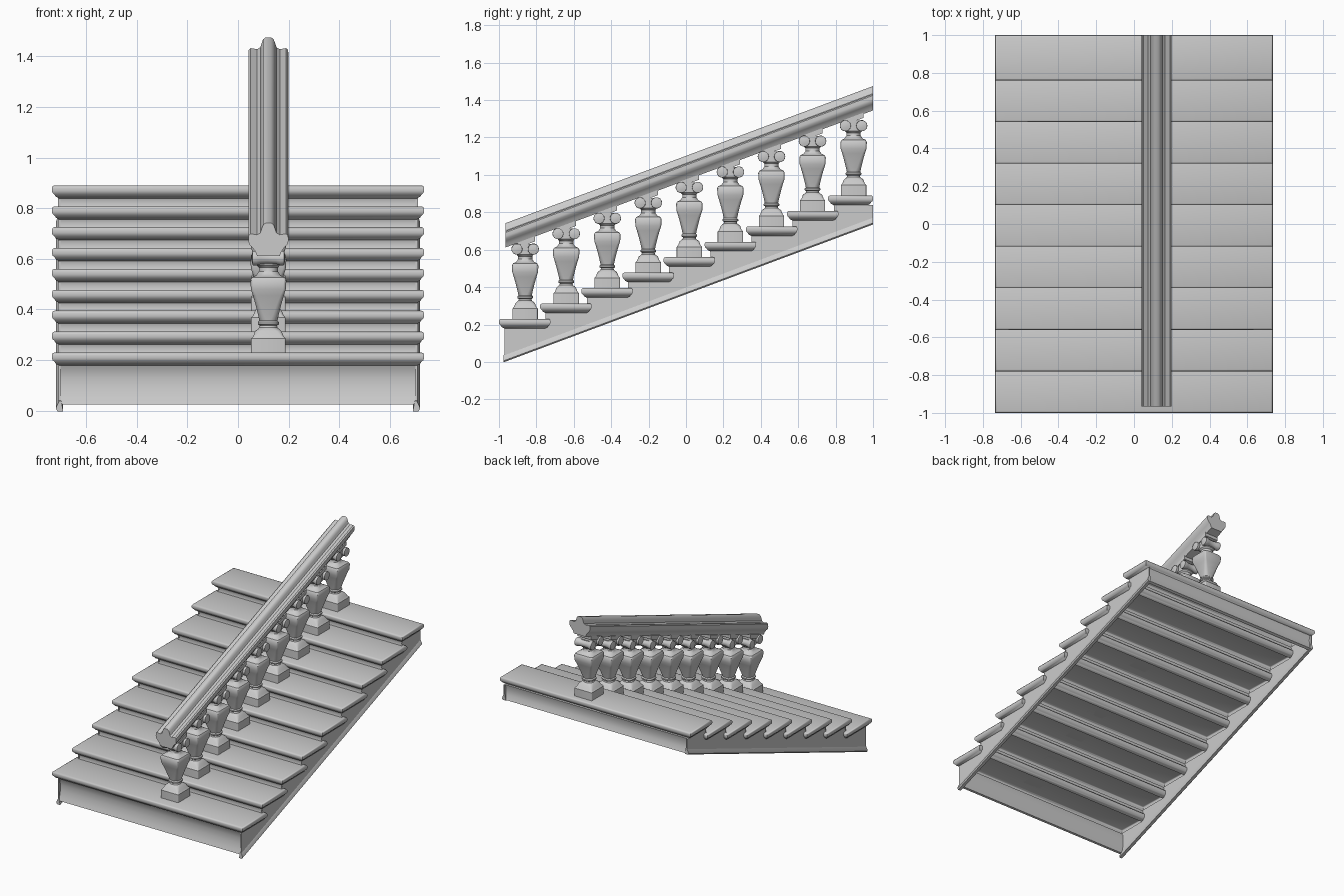
import bpy, bmesh, math

if "Cube" in bpy.data.objects:
    bpy.data.objects.remove(bpy.data.objects["Cube"])

N, RUN, RISE = 9, 0.22, 0.0825
SLOPE = 0.373
RAIL_X = 0.12


def finish(name, bm, angle=35):
    bmesh.ops.recalc_face_normals(bm, faces=bm.faces)
    me = bpy.data.meshes.new(name)
    bm.to_mesh(me)
    bm.free()
    ob = bpy.data.objects.new(name, me)
    bpy.context.collection.objects.link(ob)
    bpy.ops.object.select_all(action='DESELECT')
    ob.select_set(True)
    bpy.context.view_layer.objects.active = ob
    bpy.ops.object.shade_smooth_by_angle(angle=math.radians(angle))
    return ob


def loft(bm, rings, cap_start=True):
    """Skin a list of closed rings, capping the ends."""
    vs = [[bm.verts.new(p) for p in r] for r in rings]
    n = len(vs[0])
    for a, b in zip(vs, vs[1:]):
        for i in range(n):
            j = (i + 1) % n
            bm.faces.new((a[i], a[j], b[j], b[i]))
    if cap_start:
        bm.faces.new(vs[0][::-1])
    bm.faces.new(vs[-1])


def prism_x(name, profile, x0, x1):
    """Extrude a (y, z) outline along x."""
    bm = bmesh.new()
    loft(bm, [[(x, y, z) for y, z in profile] for x in (x0, x1)])
    return finish(name, bm)


def rect(x, y0, y1, z, d):
    return [(-x + d, y0 + d, z), (x - d, y0 + d, z), (x - d, y1 - d, z), (-x + d, y1 - d, z)]


def soft_square(cx, cy, z, h, c):
    """Square ring of half width h with rounded corners of radius c."""
    pts = []
    for q, (sx, sy) in enumerate(((1, 1), (-1, 1), (-1, -1), (1, -1))):
        for k in range(4):
            a = math.radians(90 * q + 30 * k)
            pts.append((cx + sx * (h - c) + c * math.cos(a), cy + sy * (h - c) + c * math.sin(a), z))
    return pts


# Treads: shells open underneath, rounded nosing on every side
NOSING = [(-0.052, 0.03), (-0.045, 0.016), (-0.036, 0.01), (-0.03, 0.003), (-0.022, 0),
          (-0.01, 0), (-0.003, 0.003), (0, 0.01)]
for i in range(N):
    y, top = -1 + RUN * i, 0.23 + RISE * i
    bm = bmesh.new()
    loft(bm, [rect(0.735, y, min(y + 0.275, 1.0), top + dz, d) for dz, d in NOSING], False)
    finish("tread_%d" % (i + 1), bm, 50)

    # Thin riser below each tread
    if i:
        prism_x("riser_%d" % (i + 1),
                [(y + 0.03, top - RISE), (y + 0.034, top - 0.065), (y + 0.028, top - 0.05),
                 (y + 0.032, top - 0.05), (y + 0.038, top - 0.065), (y + 0.034, top - RISE)], -0.71, 0.71)

# Tall front board and short back board
prism_x("front_board", [(-0.975, 0.025), (-0.966, 0.05), (-0.957, 0.09), (-0.956, 0.13), (-0.962, 0.16),
                        (-0.972, 0.18), (-0.962, 0.18), (-0.95, 0.16), (-0.946, 0.09), (-0.96, 0.028)],
        -0.7, 0.7)
prism_x("back_board", [(0.98, 0.73), (0.997, 0.738), (0.985, 0.77), (0.982, 0.81), (0.99, 0.84),
                       (0.975, 0.84)], -0.7, 0.7)

# Sawtooth side stringers with a lip along the lower edge
saw = [(-0.97, 0.0)]
for i in range(N):
    z = 0.18 + RISE * i
    saw += [(-0.97 + RUN * i, z), (min(-0.97 + RUN * (i + 1), 1.0), z)]
saw.append((1.0, SLOPE * 1.97))
for side, s in (("left", -1), ("right", 1)):
    prism_x(side + "_stringer", saw, s * 0.7, s * 0.708)
    bm = bmesh.new()
    lip = [(0.69, 0), (0.712, 0), (0.719, 0.008), (0.717, 0.018), (0.706, 0.04), (0.698, 0.04)]
    loft(bm, [[(s * x, y, SLOPE * (y + 0.97) + z) for x, z in lip] for y in (-0.975, 1.0)])
    finish(side + "_stringer_lip", bm)

# Balusters: square vase bodies topped by scroll capitals
VASE = [(0.068, 0, .006), (0.068, 0.055, .006), (0.06, 0.064, .01), (0.052, 0.085, .02),
        (0.036, 0.098, .03), (0.034, 0.106, .03), (0.042, 0.112, .03), (0.042, 0.12, .03),
        (0.036, 0.126, .028), (0.041, 0.15, .022), (0.051, 0.19, .018), (0.061, 0.225, .014),
        (0.069, 0.25, .01), (0.071, 0.285, .01), (0.065, 0.297, .012), (0.048, 0.305, .03),
        (0.038, 0.32, .034), (0.038, 0.335, .034), (0.046, 0.345, .03), (0.046, 0.40, .02)]
for i in range(N):
    y, z = -0.86 + 0.2195 * i, 0.23 + RISE * i
    bm = bmesh.new()
    loft(bm, [soft_square(RAIL_X, y, z + dz, h, c) for h, dz, c in VASE])
    # paired scrolls, waisted in the middle
    for s in (-1, 1):
        cy, cz = y + s * 0.044, z + 0.373
        loft(bm, [[(RAIL_X + dx, cy + r * math.cos(k * math.pi / 7), cz + r * math.sin(k * math.pi / 7))
                   for k in range(14)]
                  for dx, r in ((-.066, .012), (-.062, .029), (-.048, .03), (-.03, .024), (0, .022),
                                (.03, .024), (.048, .03), (.062, .029), (.066, .012))])
    # sloped top block meeting the rail
    loft(bm, [[(RAIL_X + sx * 0.052, y + sy * 0.052, z + dz + SLOPE * sy * 0.052)
               for sx, sy in ((-1, -1), (1, -1), (1, 1), (-1, 1))] for dz in (0.395, 0.423)])
    finish("baluster_%d" % (i + 1), bm)

# Moulded handrail with a raised centre ridge
HALF = [(0.045, 0), (0.052, 0.018), (0.064, 0.034), (0.076, 0.046), (0.079, 0.06), (0.078, 0.08),
        (0.07, 0.087), (0.045, 0.083), (0.032, 0.09), (0.026, 0.108), (0.021, 0.122), (0.01, 0.13)]
section = HALF + [(-x, z) for x, z in reversed(HALF)]
bm = bmesh.new()
loft(bm, [[(RAIL_X + x, y, 0.61 + SLOPE * (y + 0.97) + z) for x, z in section] for y in (-0.965, 1.0)])
finish("handrail", bm)
